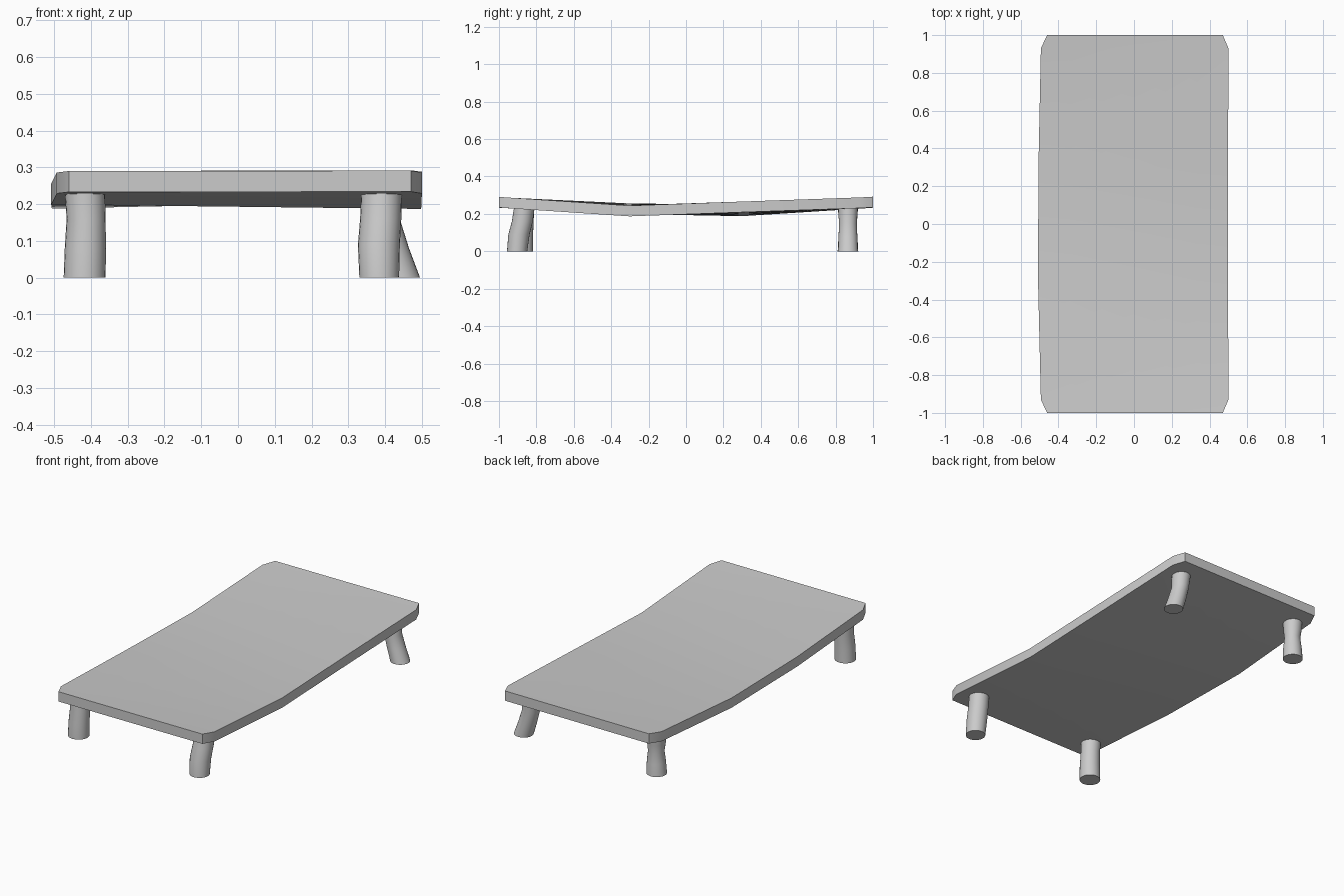
import bpy, bmesh, math

cube = bpy.data.objects.get("Cube")
if cube:
    bpy.data.objects.remove(cube)

grey = bpy.data.materials.new("plain grey")
grey.use_nodes = True
colour = (0.6, 0.6, 0.6, 1)
grey.diffuse_color = colour
grey.node_tree.nodes["Principled BSDF"].inputs["Base Color"].default_value = colour


def finish(name, bm, angle):
    bmesh.ops.recalc_face_normals(bm, faces=bm.faces)
    mesh = bpy.data.meshes.new(name)
    bm.to_mesh(mesh)
    bm.free()
    mesh.materials.append(grey)
    ob = bpy.data.objects.new(name, mesh)
    bpy.context.collection.objects.link(ob)
    bpy.ops.object.select_all(action="DESELECT")
    ob.select_set(True)
    bpy.context.view_layer.objects.active = ob
    bpy.ops.object.shade_smooth_by_angle(angle=math.radians(angle))


# Sagging, slightly twisted slab: y, left x, right x, left top z, right top z
STATIONS = [
    (-1.0, -0.46, 0.47, 0.290, 0.291),
    (-0.93, -0.493, 0.5, 0.286, 0.286),
    (-0.3, -0.508, 0.498, 0.256, 0.244),
    (0.3, -0.506, 0.498, 0.245, 0.266),
    (0.93, -0.493, 0.5, 0.285, 0.288),
    (1.0, -0.46, 0.47, 0.290, 0.292),
]
THICK = 0.057
ACROSS = 6

bm = bmesh.new()
rows = []
for y, xa, xb, za, zb in STATIONS:
    row = []
    for i in range(ACROSS + 1):
        t = i / ACROSS
        row.append(bm.verts.new((xa + (xb - xa) * t, y, za + (zb - za) * t)))
    rows.append(row)
for a, b in zip(rows, rows[1:]):
    for i in range(ACROSS):
        bm.faces.new((a[i], a[i + 1], b[i + 1], b[i]))
top = list(bm.faces)
under = bmesh.ops.duplicate(bm, geom=bm.verts[:] + bm.edges[:] + top)["geom"]
bmesh.ops.translate(bm, vec=(0, 0, -THICK),
                    verts=[g for g in under if isinstance(g, bmesh.types.BMVert)])
bmesh.ops.bridge_loops(bm, edges=[e for e in bm.edges if e.is_boundary])
finish("table_top", bm, 25)


# Uneven round legs lofted through rings: x, y, z, radius
def leg(name, rings, sides=24):
    bm = bmesh.new()
    loops = []
    for x, y, z, r in rings:
        loops.append([bm.verts.new((x + r * math.cos(k * math.tau / sides),
                                    y + r * math.sin(k * math.tau / sides), z))
                      for k in range(sides)])
    for a, b in zip(loops, loops[1:]):
        for k in range(sides):
            n = (k + 1) % sides
            bm.faces.new((a[k], a[n], b[n], b[k]))
    bm.faces.new(loops[0])
    bm.faces.new(loops[-1])
    finish(name, bm, 40)


leg("front_right_leg", [(-0.417, -0.875, 0, 0.057), (-0.415, -0.874, 0.08, 0.056),
                        (-0.413, -0.868, 0.16, 0.053), (-0.417, -0.865, 0.25, 0.055)])
leg("front_left_leg", [(0.384, -0.903, 0, 0.054), (0.383, -0.893, 0.09, 0.057),
                       (0.388, -0.875, 0.16, 0.056), (0.391, -0.862, 0.25, 0.055)])
leg("back_left_leg", [(0.442, 0.866, 0, 0.053), (0.415, 0.866, 0.08, 0.05),
                      (0.395, 0.866, 0.15, 0.048), (0.385, 0.866, 0.25, 0.053)])
leg("back_right_leg", [(-0.417, 0.866, 0, 0.055), (-0.415, 0.866, 0.07, 0.051),
                       (-0.414, 0.866, 0.13, 0.044), (-0.415, 0.866, 0.18, 0.05),
                       (-0.417, 0.866, 0.25, 0.055)])
